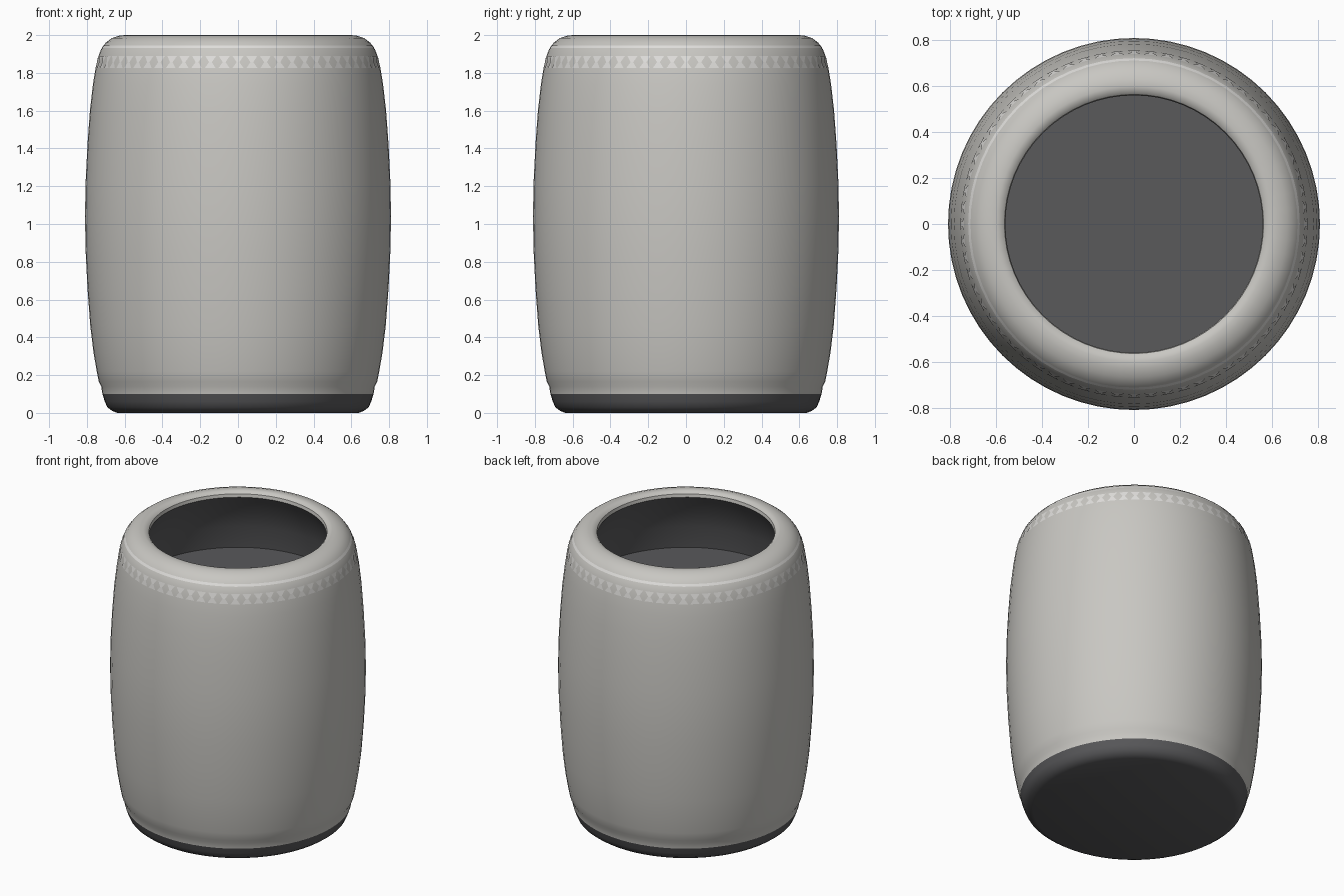
import bpy, bmesh
from math import sin, cos, pi, radians

if "Cube" in bpy.data.objects:
    bpy.data.objects.remove(bpy.data.objects["Cube"])

SEG = 64


def material(name, rgb):
    m = bpy.data.materials.new(name)
    m.diffuse_color = (*rgb, 1)
    m.use_nodes = True
    m.node_tree.nodes["Principled BSDF"].inputs["Base Color"].default_value = m.diffuse_color
    return m


FABRIC = material("warm_grey", (0.58, 0.57, 0.54))
DARK = material("dark_grey", (0.10, 0.10, 0.105))
LIGHT = material("light_grey", (0.74, 0.73, 0.71))


def finish(bm, name, mat, angle=35):
    mesh = bpy.data.meshes.new(name)
    bm.to_mesh(mesh)
    bm.free()
    mesh.materials.append(mat)
    ob = bpy.data.objects.new(name, mesh)
    bpy.context.collection.objects.link(ob)
    bpy.ops.object.select_all(action='DESELECT')
    ob.select_set(True)
    bpy.context.view_layer.objects.active = ob
    bpy.ops.object.shade_smooth_by_angle(angle=radians(angle))
    return ob


def lathe(name, profile, mat, cap_start=False, cap_end=False):
    """Spin (radius, z) points around z; upward profiles face outward."""
    bm = bmesh.new()
    rings = [[bm.verts.new((r * cos(2 * pi * i / SEG), r * sin(2 * pi * i / SEG), z))
              for i in range(SEG)] for r, z in profile]
    for a, b in zip(rings, rings[1:]):
        for i in range(SEG):
            j = (i + 1) % SEG
            bm.faces.new((a[i], a[j], b[j], b[i]))
    if cap_start:
        bm.faces.new(rings[0][::-1])
    if cap_end:
        bm.faces.new(rings[-1])
    return finish(bm, name, mat)


# Barrel-shaped outer shell, rolling over into the top lip
shell = [(0.718, 0.10), (0.724, 0.14), (0.737, 0.165), (0.748, 0.22), (0.765, 0.32),
         (0.782, 0.46), (0.797, 0.66), (0.807, 0.86), (0.81, 1.04), (0.807, 1.22),
         (0.797, 1.42), (0.784, 1.60), (0.768, 1.74), (0.755, 1.82), (0.742, 1.88),
         (0.725, 1.925), (0.70, 1.96), (0.668, 1.984), (0.63, 1.997), (0.60, 2.0),
         (0.578, 1.995), (0.564, 1.982), (0.56, 1.96)]
lathe("outer_shell", shell, FABRIC)

# Dark recess inside the opening, widening below the lip
lathe("inner_recess", [(0.56, 1.96), (0.59, 1.91), (0.64, 1.82), (0.68, 1.70), (0.70, 1.545)],
      DARK, cap_end=True)

# Dark foot with chamfered underside
lathe("base", [(0.64, 0.0), (0.665, 0.01), (0.692, 0.03), (0.705, 0.06), (0.718, 0.10)],
      DARK, cap_start=True, cap_end=True)


def shell_radius(z):
    for (r0, z0), (r1, z1) in zip(shell, shell[1:]):
        if z0 <= z <= z1:
            return r0 + (r1 - r0) * (z - z0) / (z1 - z0)


# Thin light ring just under the lip
lathe("upper_trim_ring", [(shell_radius(z) + 0.002, z) for z in (1.932, 1.946)], LIGHT)

# Band of light hourglass marks around the shoulder
bm = bmesh.new()


def on_shell(i, z):
    a, r = 2 * pi * i / SEG, shell_radius(z) + 0.002
    return bm.verts.new((r * cos(a), r * sin(a), z))


for i in range(SEG):
    lo, mid, hi = 1.825, 1.857, 1.889
    for z, s in ((lo, 1), (hi, -1)):
        tri = [(i - 0.4 * s, z), (i + 0.4 * s, z),
               (i + 0.1 * s, mid), (i - 0.1 * s, mid)]
        bm.faces.new([on_shell(*p) for p in tri])
finish(bm, "hourglass_band", LIGHT)
